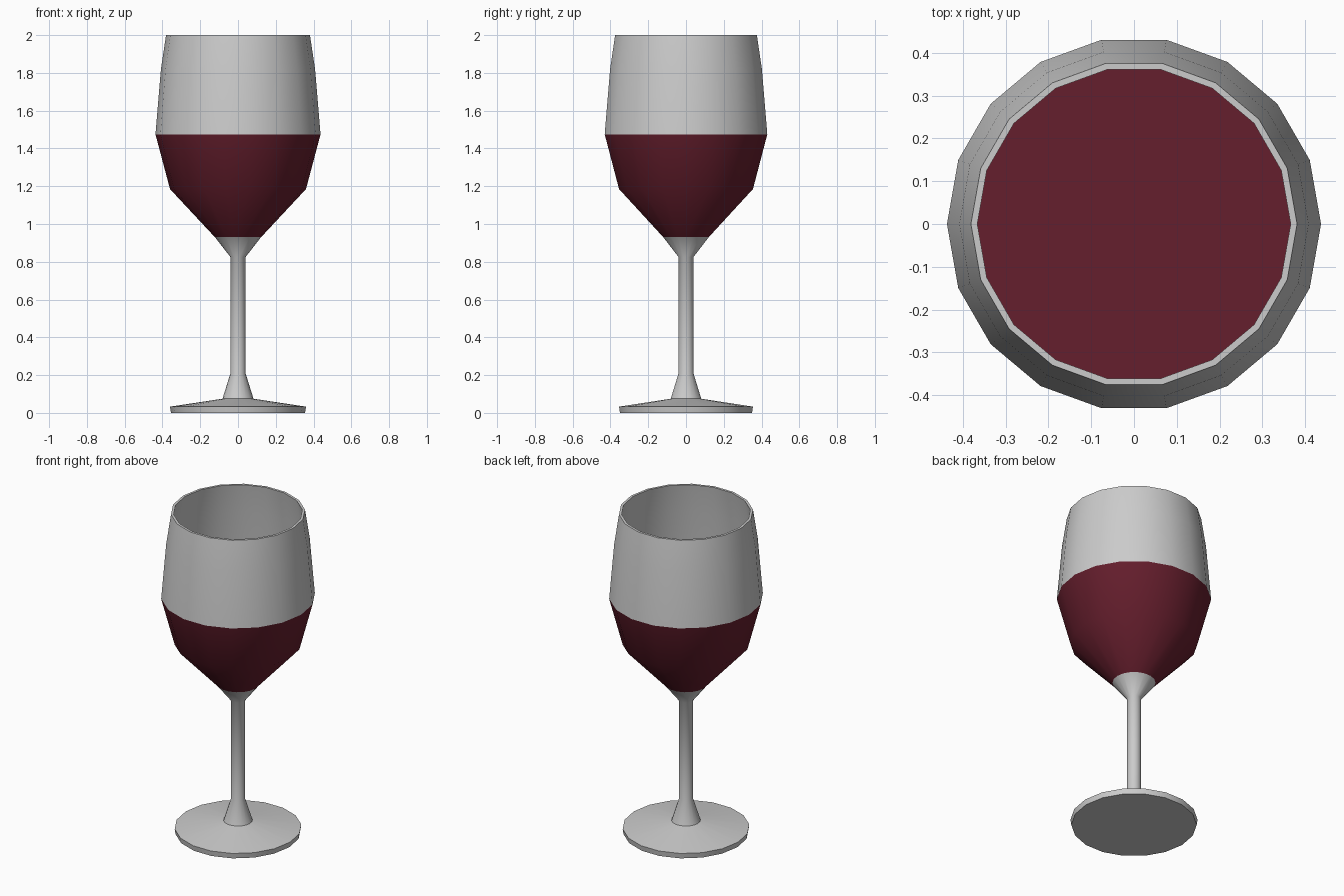
import bpy, math

if "Cube" in bpy.data.objects:
    bpy.data.objects.remove(bpy.data.objects["Cube"])

SIDES = 18


def lathe(name, profile, color=None):
    """Spin a (radius, height) profile around z; radius 0 makes a pole."""
    verts, faces, rings = [], [], []
    for r, z in profile:
        n = 1 if r == 0 else SIDES
        rings.append([len(verts) + i for i in range(n)])
        for i in range(n):
            a = 2 * math.pi * i / SIDES
            verts.append((r * math.cos(a), r * math.sin(a), z))
    for lo, hi in zip(rings, rings[1:]):
        for i in range(SIDES):
            j = (i + 1) % SIDES
            if len(lo) == 1:
                faces.append((lo[0], hi[j], hi[i]))
            elif len(hi) == 1:
                faces.append((lo[i], lo[j], hi[0]))
            else:
                faces.append((lo[i], lo[j], hi[j], hi[i]))
    mesh = bpy.data.meshes.new(name)
    mesh.from_pydata(verts, [], faces)
    obj = bpy.data.objects.new(name, mesh)
    bpy.context.collection.objects.link(obj)
    if color:
        mat = bpy.data.materials.new(name)
        mat.diffuse_color = color
        mat.use_nodes = True
        mat.node_tree.nodes["Principled BSDF"].inputs["Base Color"].default_value = mat.diffuse_color
        mesh.materials.append(mat)
    bpy.ops.object.select_all(action='DESELECT')
    obj.select_set(True)
    bpy.context.view_layer.objects.active = obj
    bpy.ops.object.shade_smooth_by_angle(angle=math.radians(40))
    return obj


# Foot, stem and the flare under the bowl
lathe("foot_and_stem", [(0, 0), (0.355, 0), (0.36, 0.033), (0.082, 0.075),
                        (0.04, 0.21), (0.04, 0.825), (0.122, 0.93)])

# Wine-filled lower bowl with its flat liquid surface
lathe("wine", [(0.122, 0.93), (0.36, 1.185), (0.437, 1.475), (0.42, 1.475), (0, 1.475)],
      (0.13, 0.013, 0.026, 1))

# Clear upper bowl: outer wall, thin rim, inner wall
lathe("upper_bowl", [(0.437, 1.475), (0.408, 1.82), (0.381, 2.0),
                     (0.366, 2.0), (0.392, 1.82), (0.42, 1.475)])
